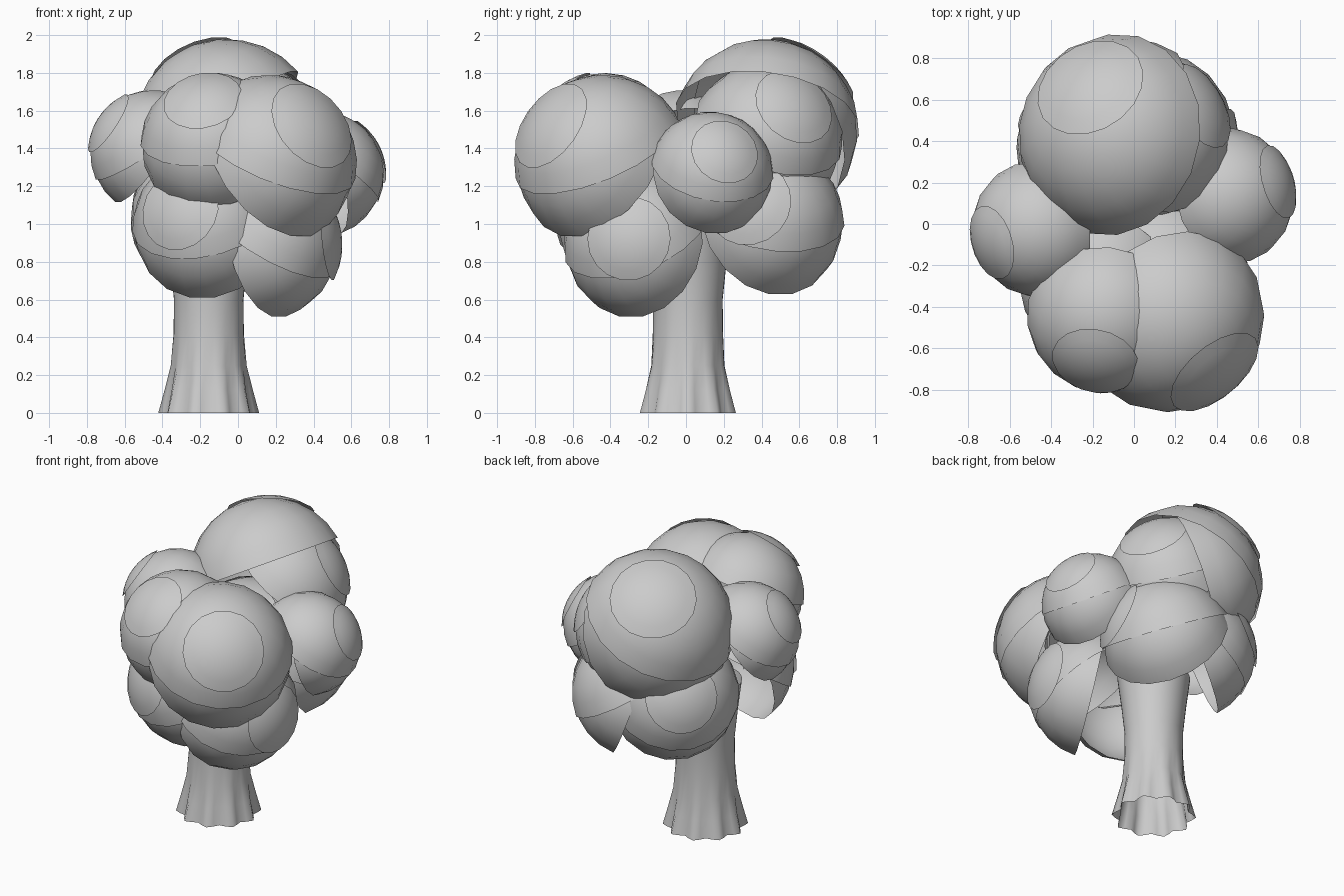
import bpy, math
from mathutils import Vector

if "Cube" in bpy.data.objects:
    bpy.data.objects.remove(bpy.data.objects["Cube"])


def add_mesh(name, verts, faces):
    me = bpy.data.meshes.new(name)
    me.from_pydata(verts, [], faces)
    me.update()
    ob = bpy.data.objects.new(name, me)
    bpy.context.collection.objects.link(ob)
    for p in me.polygons:
        p.use_smooth = True
    return ob


def dome(verts, faces, centre, axis, r, angle, segs=18, rings=6):
    """Open spherical cap whose pole points along axis."""
    q = Vector(axis).normalized().to_track_quat('Z', 'Y')
    c = Vector(centre)
    base = len(verts)
    verts.append(c + q @ Vector((0, 0, r)))
    for i in range(1, rings + 1):
        t = math.radians(angle) * i / rings
        for j in range(segs):
            a = 2 * math.pi * j / segs
            verts.append(c + q @ Vector((r * math.sin(t) * math.cos(a),
                                         r * math.sin(t) * math.sin(a),
                                         r * math.cos(t))))
    for j in range(segs):
        k = (j + 1) % segs
        faces.append((base, base + 1 + j, base + 1 + k))
        for i in range(rings - 1):
            o = base + 1 + i * segs
            faces.append((o + j, o + segs + j, o + segs + k, o + k))


def clump(name, centre, tip, r, upper=None, lower=None):
    """Leaf clump: a lower cap, a raised upper cap and a small tip cap."""
    t = Vector(tip).normalized()
    upper = upper or t + Vector((0, 0, 0.65))
    lower = lower or t
    v, f = [], []
    dome(v, f, centre, lower, r * 0.975, 86)
    dome(v, f, centre, upper, r * 1.0, 80)
    dome(v, f, centre, t, r * 1.03, 32, rings=4)
    add_mesh(name, v, f)


# Foliage: upper, side and lower clumps
clumps = [
    ("leaves_top_back", (-0.06, 0.42, 1.48), (-0.34, 0.54, 0.75), 0.50,
     (-0.50, 0.13, 0.85), (-0.72, 0.55, 0.35)),
    ("leaves_front_right", (0.16, -0.44, 1.32), (0.55, -0.66, 0.48), 0.47,
     (0.35, -0.35, 0.85), (0.62, -0.60, 0.46)),
    ("leaves_front_left", (-0.13, -0.43, 1.41), (-0.15, -0.62, 0.65), 0.39,
     (-0.1, -0.4, 0.85), (-0.25, -0.85, 0.4)),
    ("leaves_left", (-0.45, -0.02, 1.375), (-0.75, -0.22, 0.50), 0.335),
    ("leaves_right", (0.44, 0.13, 1.26), (0.76, 0.22, 0.36), 0.335,
     (0.55, 0.15, 0.8), (0.80, 0.25, 0.20)),
    ("leaves_right_back", (0.05, 0.42, 1.44), (0.72, 0.40, 0.48), 0.41),
    ("leaves_low_front_right", (0.13, -0.24, 0.89), (0.85, -0.15, 0.08), 0.41,
     (0.45, -0.30, 0.75), (0.78, -0.47, 0.17)),
    ("leaves_low_front_left", (-0.15, -0.26, 0.98), (-0.40, -0.80, 0.25), 0.41,
     (-0.2, -0.5, 0.8), (-0.25, -0.82, 0.25)),
    ("leaves_low_right_back", (0.07, 0.42, 1.0), (0.80, -0.20, 0.25), 0.42,
     (0.45, 0.15, 0.8), (0.68, 0.40, 0.27)),
    ("leaves_low_left_back", (-0.15, 0.36, 1.02), (-0.60, 0.62, 0.35), 0.42),
]
for c in clumps:
    clump(*c)

# Trunk: open tube with a flared, ridged base
cx, cy, n = -0.155, 0.01, 40
profile = [(0, 0.245, 0.022), (0.12, 0.220, 0.014), (0.25, 0.196, 0.005),
           (0.42, 0.186, 0), (0.6, 0.184, 0), (0.8, 0.205, 0),
           (1.0, 0.23, 0)]
verts, faces = [], []
for z, r, w in profile:
    for j in range(n):
        a = 2 * math.pi * j / n
        rr = r + w * math.cos(10 * a)
        verts.append((cx + rr * math.cos(a), cy + rr * math.sin(a), z))
for i in range(len(profile) - 1):
    for j in range(n):
        k = (j + 1) % n
        faces.append((i * n + j, i * n + k, (i + 1) * n + k, (i + 1) * n + j))
add_mesh("trunk", verts, faces)
